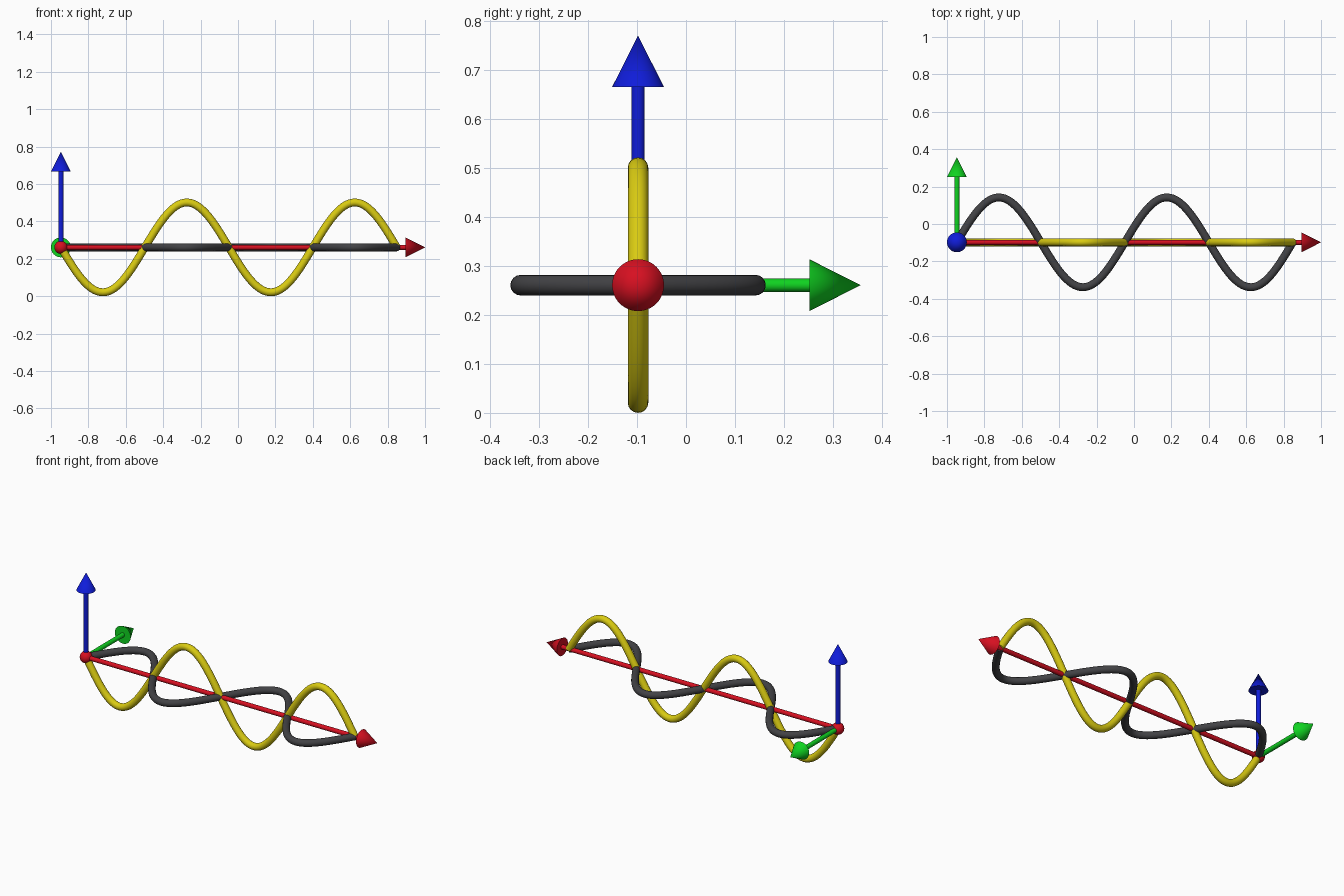
import bpy
from math import sin, pi
from mathutils import Vector

if "Cube" in bpy.data.objects:
    bpy.data.objects.remove(bpy.data.objects["Cube"])

ORIGIN = Vector((-0.947, -0.098, 0.261))
SHAFT_R, HEAD_R, HEAD_LEN = 0.0135, 0.053, 0.105
WAVE_R, AMPLITUDE, PERIOD, CYCLES = 0.021, 0.24, 0.898, 2


def material(name, rgb):
    mat = bpy.data.materials.new(name)
    mat.diffuse_color = (*rgb, 1)
    mat.use_nodes = True
    mat.node_tree.nodes["Principled BSDF"].inputs["Base Color"].default_value = mat.diffuse_color
    return mat


red = material("red", (0.68, 0.005, 0.015))
green = material("green", (0.005, 0.65, 0.015))
blue = material("blue", (0.005, 0.012, 0.7))
yellow = material("yellow", (0.7, 0.6, 0.006))
dark = material("dark_grey", (0.055, 0.055, 0.06))


def finish(name, mat):
    ob = bpy.context.object
    ob.name = name
    ob.data.materials.clear()
    ob.data.materials.append(mat)
    bpy.ops.object.shade_smooth_by_angle()
    return ob


def arrow(name, direction, length, mat):
    d = Vector(direction)
    rot = d.to_track_quat('Z', 'Y').to_euler()
    shaft = length - HEAD_LEN
    bpy.ops.mesh.primitive_cylinder_add(vertices=32, radius=SHAFT_R, depth=shaft,
                                        location=ORIGIN + d * shaft / 2, rotation=rot)
    finish(name + "_shaft", mat)
    bpy.ops.mesh.primitive_cone_add(vertices=48, radius1=HEAD_R, radius2=0, depth=HEAD_LEN,
                                    location=ORIGIN + d * (shaft + HEAD_LEN / 2), rotation=rot)
    finish(name + "_head", mat)


def wave(name, direction, mat, steps=120):
    curve = bpy.data.curves.new(name, 'CURVE')
    curve.dimensions = '3D'
    curve.bevel_depth = WAVE_R
    curve.bevel_resolution = 6
    curve.use_fill_caps = True
    spline = curve.splines.new('POLY')
    spline.points.add(steps)
    for i, point in enumerate(spline.points):
        t = CYCLES * i / steps
        p = ORIGIN + Vector((t * PERIOD, 0, 0)) + Vector(direction) * AMPLITUDE * sin(2 * pi * t)
        point.co = (*p, 1)
    ob = bpy.data.objects.new(name, curve)
    bpy.context.collection.objects.link(ob)
    bpy.ops.object.select_all(action='DESELECT')
    ob.select_set(True)
    bpy.context.view_layer.objects.active = ob
    bpy.ops.object.convert(target='MESH')
    finish(name, mat)


# Three axis arrows
arrow("x_axis", (1, 0, 0), 1.947, red)
arrow("y_axis", (0, 1, 0), 0.455, green)
arrow("z_axis", (0, 0, 1), 0.51, blue)

# Ball at the origin
bpy.ops.mesh.primitive_uv_sphere_add(segments=32, ring_count=16, radius=0.035, location=ORIGIN)
finish("origin_ball", red)

# Two crossed sine waves along x
wave("horizontal_wave", (0, 1, 0), dark)
wave("vertical_wave", (0, 0, -1), yellow)
